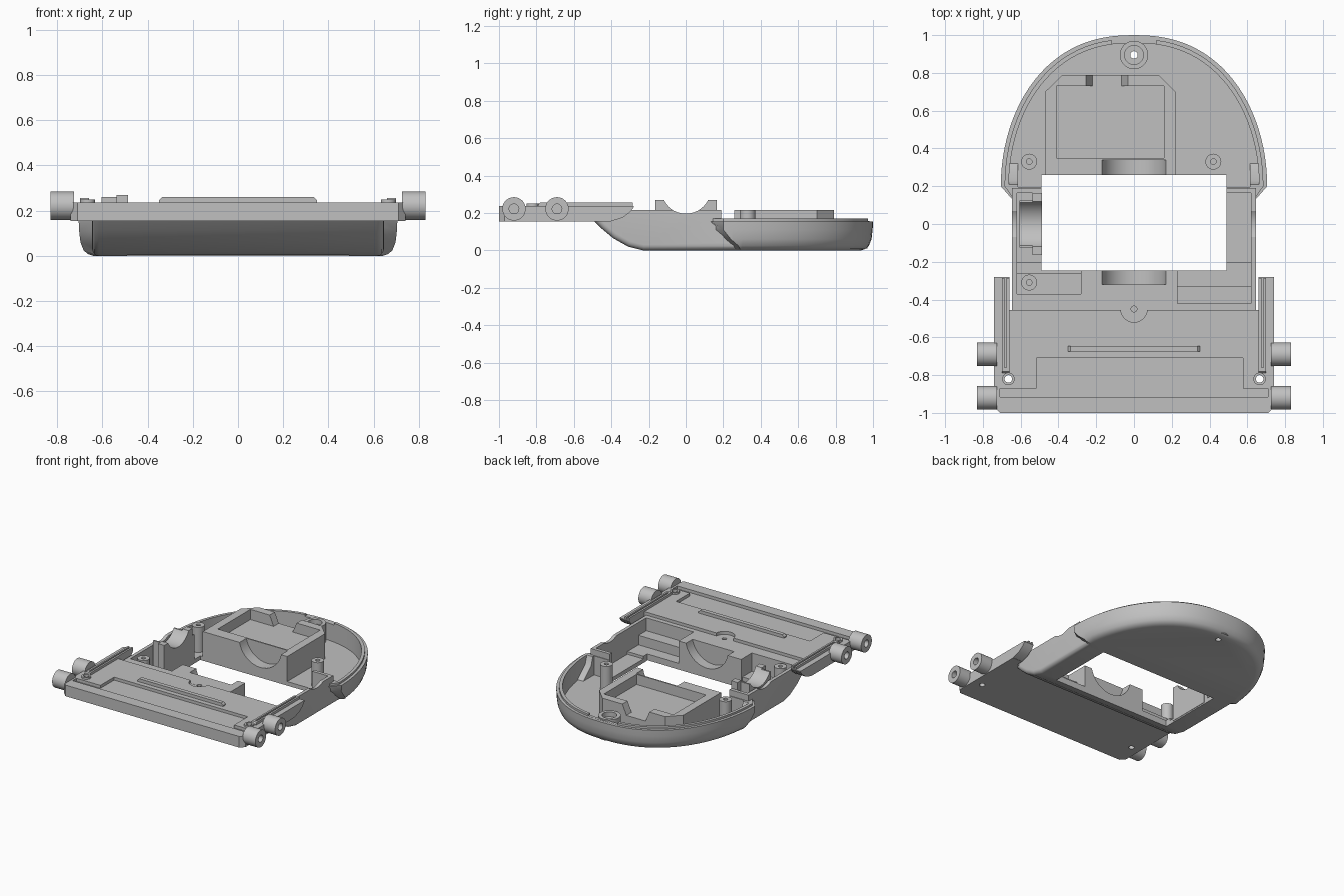
import bpy, bmesh, math

cube = bpy.data.objects.get("Cube")
if cube:
    bpy.data.objects.remove(cube)

GREY = (0.53, 0.53, 0.53, 1)
mat = bpy.data.materials.new("plain grey")
mat.use_nodes = True
mat.diffuse_color = GREY
mat.node_tree.nodes["Principled BSDF"].inputs["Base Color"].default_value = GREY


def finish(name, bm):
    bmesh.ops.recalc_face_normals(bm, faces=bm.faces)
    mesh = bpy.data.meshes.new(name)
    bm.to_mesh(mesh)
    bm.free()
    mesh.materials.append(mat)
    obj = bpy.data.objects.new(name, mesh)
    bpy.context.collection.objects.link(obj)
    return obj


def loft(name, rings):
    bm = bmesh.new()
    loops = [[bm.verts.new(p) for p in ring] for ring in rings]
    n = len(loops[0])
    for low, high in zip(loops, loops[1:]):
        for i in range(n):
            j = (i + 1) % n
            bm.faces.new((low[i], low[j], high[j], high[i]))
    bm.faces.new(loops[0])
    bm.faces.new(loops[-1])
    return finish(name, bm)


def prism(name, pts, axis, a, b):
    place = {"x": lambda u, v, w: (w, u, v),
             "y": lambda u, v, w: (u, w, v),
             "z": lambda u, v, w: (u, v, w)}[axis]
    return loft(name, [[place(u, v, w) for u, v in pts] for w in (a, b)])


def box(name, x0, x1, y0, y1, z0, z1):
    return prism(name, [(x0, y0), (x1, y0), (x1, y1), (x0, y1)], "z", z0, z1)


def rod(name, u, v, r, axis, a, b, n=40):
    pts = [(u + r * math.cos(math.tau * i / n), v + r * math.sin(math.tau * i / n)) for i in range(n)]
    return prism(name, pts, axis, a, b)


def activate(obj):
    bpy.ops.object.select_all(action="DESELECT")
    obj.select_set(True)
    bpy.context.view_layer.objects.active = obj


def combine(obj, other, operation="DIFFERENCE"):
    activate(obj)
    mod = obj.modifiers.new("bool", "BOOLEAN")
    mod.operation, mod.solver, mod.object = operation, "EXACT", other
    bpy.ops.object.modifier_apply(modifier=mod.name)
    bpy.data.objects.remove(other)


def dome_ring(inset, z, start, tail=True, n=48):
    ring = []
    for i in range(n + 1):
        a = math.pi * i / n
        c = math.cos(a)
        x = (0.705 - inset) * math.copysign(abs(c) ** 0.86, c)
        y = 0.2 + (0.8 - inset) * abs(math.sin(a))
        ring.append((x, max(y, start), z))
    if tail:
        ring += [(-0.6, start - 0.05, z), (0.6, start - 0.05, z)]
    return ring


# Main shell: straight middle with a curved front underside
profile = [(-0.49, 0.155), (-0.45, 0.115), (-0.39, 0.065), (-0.31, 0.02), (-0.23, 0), (0.33, 0),
           (0.33, 0.14), (0.19, 0.15), (0.19, 0.215), (-0.46, 0.215), (-0.465, 0.17)]
shell = prism("shell", profile, "x", -0.645, 0.645)
bm = bmesh.new()
bm.from_mesh(shell.data)
under = [e for e in bm.edges
         if abs(e.verts[0].co.x - e.verts[1].co.x) < 0.01
         and abs(e.verts[0].co.y - e.verts[1].co.y) > 0.03
         and min(v.co.z for v in e.verts) < 0.12]
bmesh.ops.bevel(bm, geom=under, offset=0.03, segments=4, profile=0.5, affect="EDGES")
bm.to_mesh(shell.data)
bm.free()

# Rounded rear with a stepped lip, joined to the middle
levels = [(0.065, 0, 0.3), (0.04, 0.008, 0.29), (0.022, 0.025, 0.28), (0.008, 0.06, 0.24),
          (0.002, 0.11, 0.18), (0, 0.155, 0.13), (0.02, 0.1551, 0.13), (0.02, 0.17, 0.13)]
dome = loft("dome", [dome_ring(*level) for level in levels])
combine(shell, dome, "UNION")

# Cavity, window, pockets and bearing seats
cavity = [(0.03, 0.32), (0.11, 0.23), (0.17, 0.21), (0.4, 0.21)]
combine(shell, loft("cavity", [dome_ring(0.042, z, start, False) for z, start in cavity]))
combine(shell, box("cavity_front", -0.615, 0.615, 0.195, 0.36, 0.03, 0.4))
combine(shell, box("window", -0.49, 0.49, -0.245, 0.26, -0.1, 0.4))


def pocket(x0, x1, front, floor, step, back):
    pts = [(front, 0.4), (front, floor), (step, floor), (step, 0.05),
           (-0.2, 0.05), (-0.2, 0.03), (back, 0.03), (back, 0.4)]
    combine(shell, prism("pocket", pts, "x", x0, x1))


pocket(-0.62, -0.28, -0.37, 0.08, -0.26, -0.15)
pocket(-0.62, -0.45, -0.37, 0.08, -0.26, 0.165)
pocket(0.23, 0.62, -0.42, 0.12, -0.33, -0.15)
pocket(0.45, 0.62, -0.42, 0.12, -0.33, 0.165)
combine(shell, rod("front_seat", 0, 0.248, 0.173, "y", -0.32, -0.2))
combine(shell, rod("side_seat", 0, 0.33, 0.134, "x", -0.8, 0.8))
combine(shell, rod("rear_hole", 0, 0.895, 0.02, "z", -0.1, 0.3))
combine(shell, rod("centre_hole", 0, -0.45, 0.016, "z", 0.17, 0.3))
combine(shell, box("lip_gap", -0.12, 0.12, 0.9, 1.1, 0.156, 0.3))

# Side cradle: a wide inner arch and a narrower outer one
for name, x0, x1, y, top in [("inner_cradle", -0.537, -0.487, 0.165, 0.27),
                             ("outer_cradle", -0.605, -0.537, 0.125, 0.26)]:
    cradle = box(name, x0, x1, -y, y, 0.01, top)
    combine(cradle, rod("arc", 0, 0.33, 0.134, "x", -0.8, -0.3))

# Rear compartment with clipped corners, pocket, opening and seat
outline = [(-0.47, 0.26), (-0.47, 0.7), (-0.38, 0.79), (0.13, 0.79), (0.22, 0.7), (0.22, 0.26)]
bay = prism("rear_compartment", outline, "z", 0.01, 0.215)
combine(bay, box("bay_pocket", -0.41, 0.16, 0.35, 0.73, 0.14, 0.4))
gap = [(-0.22, 0.14), (-0.065, 0.14), (-0.03, 0.22), (-0.255, 0.22)]
combine(bay, prism("bay_gap", gap, "y", 0.7, 0.9))
combine(bay, rod("bay_seat", 0, 0.248, 0.173, "y", 0.2, 0.34))

# Screw posts
for name, x, y, r, hole, base, top in [("rear_boss", 0, 0.895, 0.075, 0.02, 0.01, 0.165),
                                       ("right_rear_post", -0.555, 0.33, 0.042, 0.015, 0.02, 0.215),
                                       ("left_rear_post", 0.42, 0.33, 0.042, 0.015, 0.02, 0.215),
                                       ("right_front_post", -0.555, -0.31, 0.042, 0.015, 0.07, 0.215)]:
    post = rod(name, x, y, r, "z", base, top)
    combine(post, rod("bore", x, y, hole, "z", -0.1 if r > 0.05 else 0.1, 0.4, 20))
    if r > 0.05:
        combine(post, rod("counterbore", x, y, 0.05, "z", 0.13, 0.4))

# Front plate with two side arms
half = [(0.71, -1), (0.74, -0.97), (0.74, -0.28), (0.66, -0.28), (0.66, -0.455)]
plate = prism("front_plate", half + [(-x, y) for x, y in reversed(half)], "z", 0.155, 0.237)
arm_end = [(-0.41, 0.14), (-0.4, 0.156), (-0.34, 0.175), (-0.3, 0.205), (-0.275, 0.237), (-0.2, 0.14)]
combine(plate, prism("arm_end", arm_end, "x", -1, 1))
combine(plate, box("step", -0.515, 0.577, -0.871, -0.71, 0.215, 0.4))
combine(plate, box("groove", -0.71, 0.71, -0.915, -0.87, 0.215, 0.4))
combine(plate, rod("centre_notch", 0, -0.45, 0.07, "z", 0.214, 0.4))
combine(plate, rod("centre_hole", 0, -0.45, 0.016, "z", 0.17, 0.4))
for s in (-1, 1):
    combine(plate, rod("hole", s * 0.665, -0.82, 0.02, "z", 0, 0.4, 20))

# Raised rib on the plate
prism("raised_rib", [(-0.35, 0.22), (0.35, 0.22), (0.35, 0.245), (0.335, 0.26), (-0.335, 0.26), (-0.35, 0.245)],
      "y", -0.675, -0.645)

# Rails, screw collars and hinge barrels on both sides
for side, s in (("left", 1), ("right", -1)):
    rail_pts = [(-0.79, 0.2), (-0.79, 0.245), (-0.78, 0.255), (-0.285, 0.255), (-0.285, 0.228), (-0.31, 0.2)]
    rail = prism(side + "_rail", rail_pts, "x", *sorted((s * 0.66, s * 0.7)))
    combine(rail, box("slot", s * 0.68 - 0.006, s * 0.68 + 0.006, -0.76, -0.2, 0.24, 0.4))
    collar = rod(side + "_collar", s * 0.665, -0.82, 0.033, "z", 0.17, 0.25)
    combine(collar, rod("bore", s * 0.665, -0.82, 0.02, "z", 0, 0.4, 20))
    for place, y in (("front", -0.92), ("rear", -0.69)):
        barrel = rod(f"{side}_{place}_barrel", y, 0.222, 0.0625, "x", *sorted((s * 0.725, s * 0.83)))
        combine(barrel, rod("bore", y, 0.222, 0.026, "x", *sorted((s * 0.76, s * 0.9)), 20))

# Smooth the curves and keep the edges sharp
for obj in [o for o in bpy.context.collection.objects if o.type == "MESH"]:
    activate(obj)
    bpy.ops.object.shade_smooth_by_angle(angle=math.radians(30))
